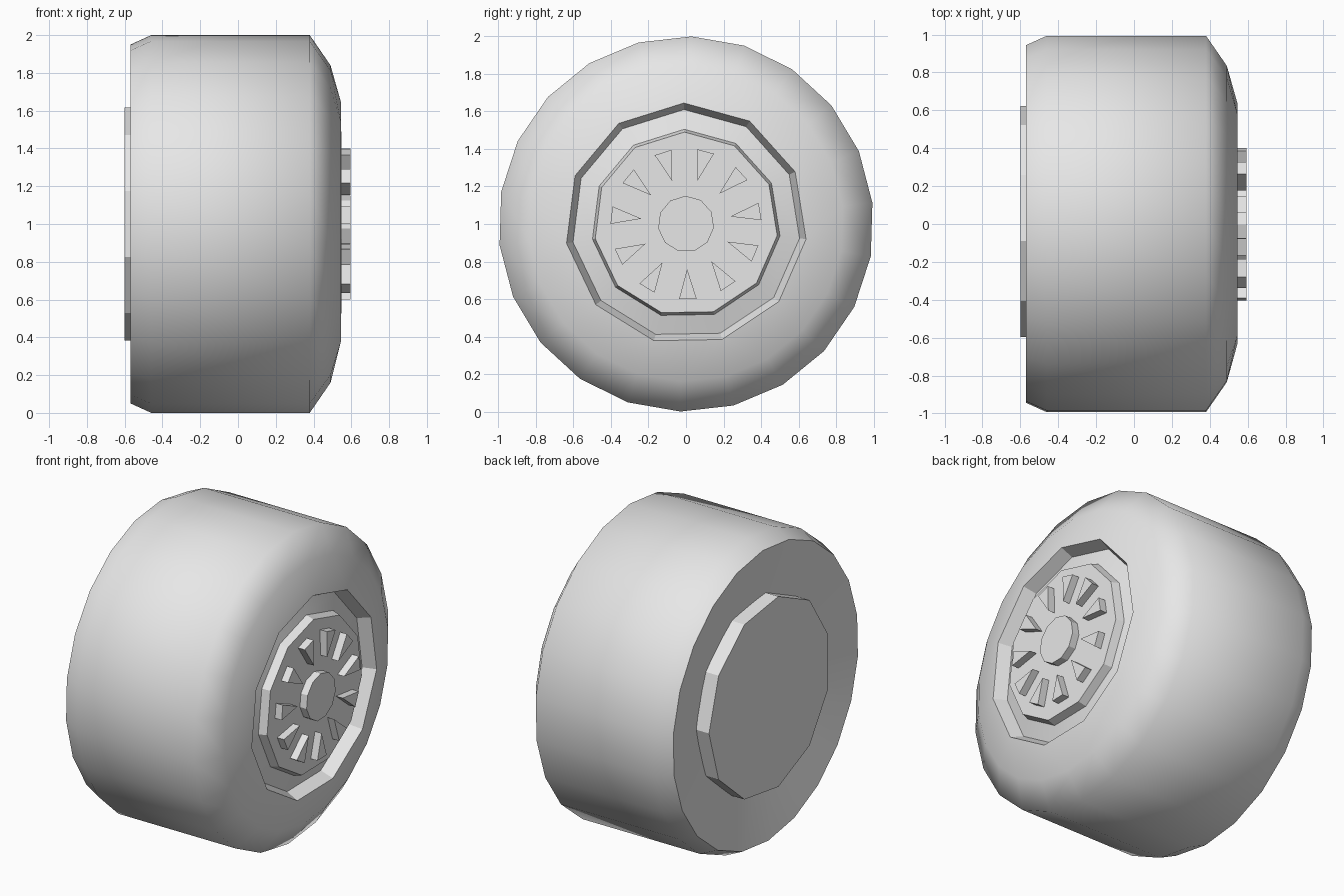
import bpy
import bmesh
from math import cos, sin, radians, pi

cube = bpy.data.objects.get("Cube")
if cube:
    bpy.data.objects.remove(cube)

SIDES = 11
RIM_PHASE = 91

grey = bpy.data.materials.new("light_grey")
grey.use_nodes = True
grey.diffuse_color = (0.8, 0.8, 0.8, 1)
grey.node_tree.nodes["Principled BSDF"].inputs["Base Color"].default_value = (0.8, 0.8, 0.8, 1)


def ring(bm, x, radius, count, phase):
    """Circle of vertices around the axle."""
    angles = [radians(phase) + 2 * pi * i / count for i in range(count)]
    return [bm.verts.new((x, radius * cos(a), 1 + radius * sin(a))) for a in angles]


def lathe(bm, profile, count, phase):
    """Spin an (x, radius) profile into joined rings of quads."""
    rings = [ring(bm, x, r, count, phase) for x, r in profile]
    for a, b in zip(rings, rings[1:]):
        for i in range(count):
            j = (i + 1) % count
            bm.faces.new((a[i], a[j], b[j], b[i]))
    return rings


def finish(bm, name, angle=30):
    mesh = bpy.data.meshes.new(name)
    bm.to_mesh(mesh)
    bm.free()
    obj = bpy.data.objects.new(name, mesh)
    bpy.context.collection.objects.link(obj)
    mesh.materials.append(grey)
    bpy.ops.object.select_all(action="DESELECT")
    obj.select_set(True)
    bpy.context.view_layer.objects.active = obj
    bpy.ops.object.shade_smooth_by_angle(angle=radians(angle))
    return obj


# Tyre: dished inner side, tread and rounded outer shoulder
bm = bmesh.new()
rings = lathe(bm, [(-0.5, 0.58), (-0.57, 0.95), (-0.46, 1.0), (0.38, 1.0), (0.49, 0.84)],
              2 * SIDES, 88.3)
outer = rings[-1]
lip = ring(bm, 0.545, 0.645, SIDES, RIM_PHASE)
for i in range(SIDES):
    j = (i + 1) % SIDES
    bm.faces.new((outer[2 * i], outer[2 * i + 1], lip[i]))
    bm.faces.new((outer[2 * i + 1], outer[2 * j], lip[j], lip[i]))
bmesh.ops.recalc_face_normals(bm, faces=bm.faces)
finish(bm, "tyre", 60)

# Rim: recess wall, sloping floor and raised centre disc
bm = bmesh.new()
rings = lathe(bm, [(0.545, 0.645), (0.465, 0.61), (0.495, 0.505), (0.547, 0.49)], SIDES, RIM_PHASE)
bm.faces.new(rings[-1])
bmesh.ops.recalc_face_normals(bm, faces=bm.faces)
if rings[-1][0].link_faces[-1].normal.x < 0 and sum(f.normal.x for f in bm.faces) < 0:
    bmesh.ops.reverse_faces(bm, faces=bm.faces)
finish(bm, "rim")


def plug(name, x0, x1, radius, count, phase):
    """Closed disc between two positions on the axle."""
    bm = bmesh.new()
    a, b = lathe(bm, [(x0, radius), (x1, radius)], count, phase)
    bm.faces.new(a)
    bm.faces.new(b)
    bmesh.ops.recalc_face_normals(bm, faces=bm.faces)
    return finish(bm, name)


plug("hub_cap", 0.54, 0.595, 0.15, SIDES, RIM_PHASE)
plug("back_disc", -0.6, -0.48, 0.622, SIDES, 0)

# Raised wedge spokes around the hub
bm = bmesh.new()
for k in range(SIDES):
    a = radians(-88.6) + 2 * pi * k / SIDES
    corners = [(0.24, 0), (0.4, 0.047), (0.4, -0.047)]
    base, top = [[bm.verts.new((x, r * cos(a) - t * sin(a), 1 + r * sin(a) + t * cos(a)))
                  for r, t in corners] for x in (0.54, 0.595)]
    bm.faces.new(base)
    bm.faces.new(top)
    for i in range(3):
        j = (i + 1) % 3
        bm.faces.new((base[i], base[j], top[j], top[i]))
bmesh.ops.recalc_face_normals(bm, faces=bm.faces)
finish(bm, "spoke_wedges")
